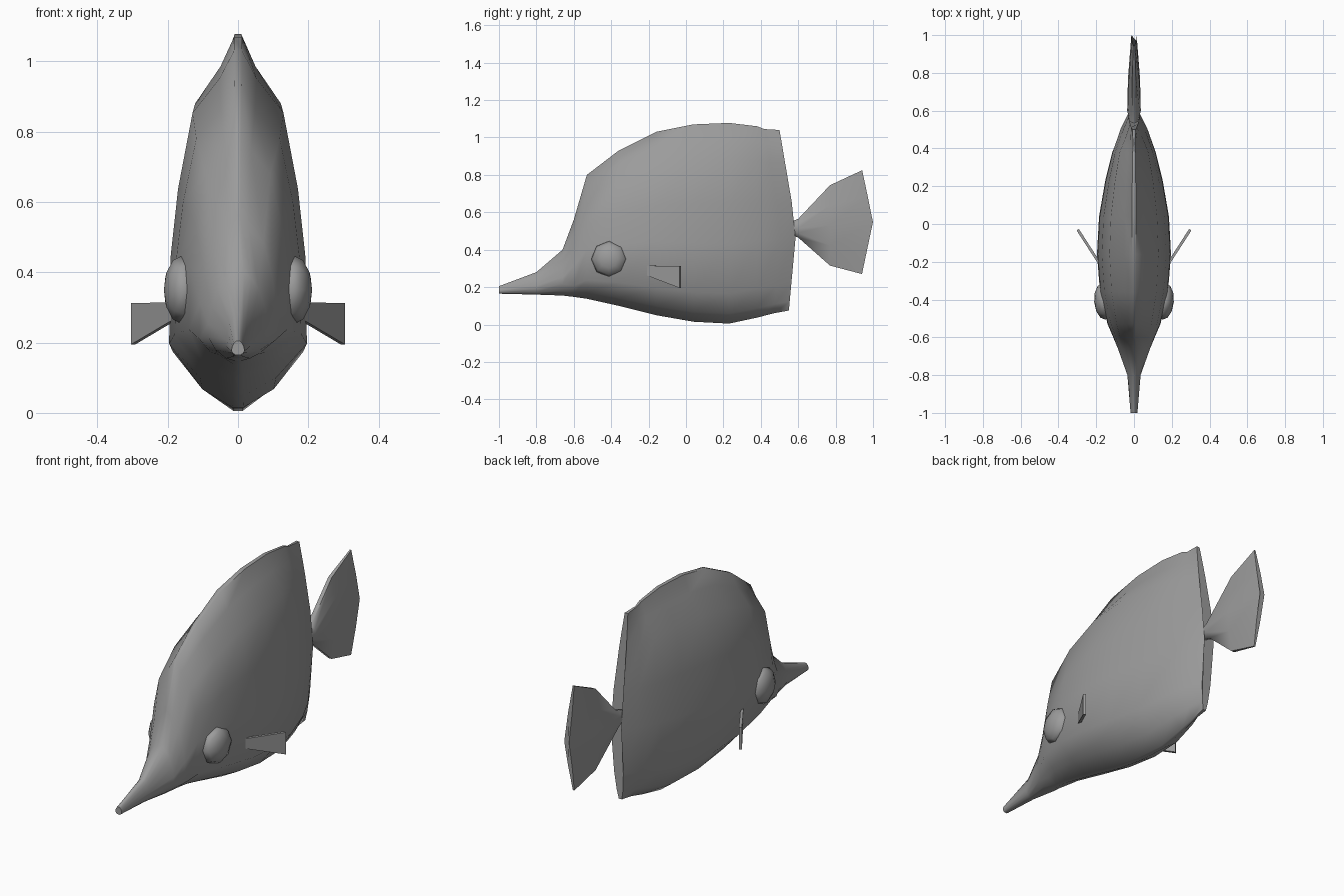
import bpy, bmesh, math
from mathutils import Matrix

if "Cube" in bpy.data.objects:
    bpy.data.objects.remove(bpy.data.objects["Cube"])

grey = bpy.data.materials.new("fish_grey")
grey.diffuse_color = (0.33, 0.33, 0.33, 1)
grey.use_nodes = True
grey.node_tree.nodes["Principled BSDF"].inputs["Base Color"].default_value = grey.diffuse_color


def finish(name, bm, angle=60):
    bmesh.ops.recalc_face_normals(bm, faces=bm.faces)
    mesh = bpy.data.meshes.new(name)
    bm.to_mesh(mesh)
    bm.free()
    mesh.materials.append(grey)
    obj = bpy.data.objects.new(name, mesh)
    bpy.context.collection.objects.link(obj)
    bpy.ops.object.select_all(action='DESELECT')
    obj.select_set(True)
    bpy.context.view_layer.objects.active = obj
    bpy.ops.object.shade_smooth_by_angle(angle=math.radians(angle))
    return obj


def loft(name, rings):
    """Skin closed rings of points and cap both ends."""
    bm = bmesh.new()
    loops = [[bm.verts.new(p) for p in ring] for ring in rings]
    n = len(loops[0])
    for a, b in zip(loops, loops[1:]):
        for i in range(n):
            j = (i + 1) % n
            bm.faces.new((a[i], a[j], b[j], b[i]))
    bm.faces.new(loops[0])
    bm.faces.new(loops[-1])
    return finish(name, bm)


def ring(section, y_at, zb, zt, w):
    """Mirrored cross-section from (height fraction, width fraction) pairs."""
    half = [(w * f, zb + t * (zt - zb)) for t, f in section]
    pts = half + [(-x, z) for x, z in reversed(half)]
    return [(x, y_at(z), z) for x, z in pts]


# Body: deep flat disc drawn out into a long snout
section = [(0, .08), (.05, .55), (.15, 1), (.4, .98), (.6, .87),
           (.82, .66), (.92, .27), (1, .06)]
snout = [(0, .4), (.1, .75), (.25, 1), (.4, 1), (.6, .9),
         (.8, .7), (.93, .45), (1, .2)]
stations = [(-1, .165, .205, .018), (-.8, .16, .28, .035), (-.66, .155, .40, .085),
            (-.6, .148, .56, .11), (-.53, .138, .80, .14), (-.36, .10, .93, .18),
            (-.16, .05, 1.03, .196), (.04, .015, 1.07, .185), (.23, .005, 1.078, .152),
            (.38, .037, 1.06, .115)]
rings = [ring(snout if y < -.62 else section, lambda z, y=y: y, zb, zt, w)
         for y, zb, zt, w in stations]


def rear_edge(z):
    return .55 + .04 * (z - .075) / .435 if z < .51 else .59 - .09 * (z - .51) / .53


blunt = [(0, .3), (.05, .6), (.15, .9), (.4, 1), (.6, .95), (.82, .7), (.92, .5), (1, .3)]
rings.append(ring(section, lambda z: rear_edge(z) - .08, .06, 1.045, .072))
rings.append(ring(blunt, rear_edge, .075, 1.04, .03))
loft("body", rings)

# Tail: narrow stalk that flares into a fan
fan = [(0, .3), (.25, .85), (.5, 1), (.75, .85), (1, .3)]
tail = [ring(fan, lambda z: .49, .505, .525, .012),
        ring(fan, lambda z: .60, .465, .565, .036),
        ring(fan, lambda z: .77, .315, .745, .032),
        ring(fan, lambda z: 1 - .058 * abs(z - .55) / .275, .27, .825, .014)]
loft("tail_fin", tail)

for side, s in (("right", 1), ("left", -1)):
    # Eyes: flattened eight-sided balls
    bm = bmesh.new()
    bmesh.ops.create_uvsphere(bm, u_segments=8, v_segments=6, radius=1)
    bm.transform(Matrix.Translation((s * .16, -.41, .35))
                 @ Matrix.Rotation(s * math.radians(-5), 4, 'Z')
                 @ Matrix.Diagonal((.051, .097, .097, 1))
                 @ Matrix.Rotation(math.pi / 2, 4, 'Y'))
    finish("eye_" + side, bm)

    # Pectoral fins: thin plates swept back and outwards
    outline = [(.185, -.205, .315), (.298, -.03, .312), (.298, -.03, .195), (.185, -.205, .262)]
    loft("side_fin_" + side,
         [[(s * (x + k * .006), y - k * .004, z) for x, y, z in outline] for k in (-1, 1)])
